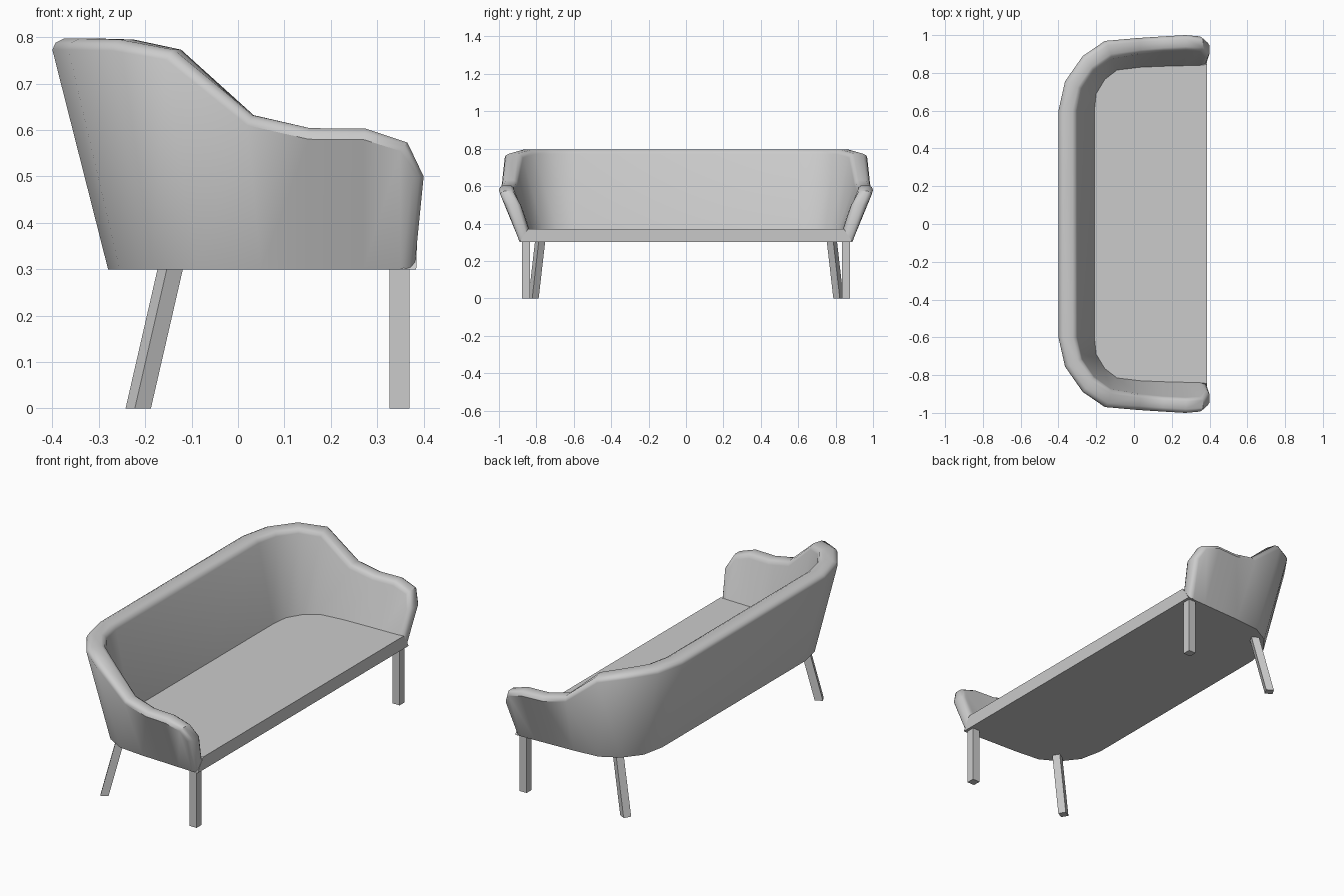
import bpy, bmesh, math
from mathutils import Vector, Matrix

if "Cube" in bpy.data.objects:
    bpy.data.objects.remove(bpy.data.objects["Cube"])

# Rim stations, back centre -> arm front -> down the arm end: outer x, outer y, inner x, inner y, z
RIM = [(-.40, 0, -.30, 0, .797), (-.40, .60, -.30, .60, .797), (-.365, .755, -.275, .715, .797),
       (-.27, .89, -.21, .81, .795), (-.145, .972, -.115, .875, .773), (.03, .985, .035, .90, .632),
       (.155, .993, .155, .912, .604), (.275, 1.0, .275, .918, .603), (.365, .993, .365, .915, .573),
       (.40, .965, .40, .882, .50), (.38, .89, .38, .825, .30)]
# Wall feet: outer at z .30 and inner at seat height
FOOT_OUT = [(-.28, 0), (-.28, .60), (-.255, .72), (-.185, .81), (-.09, .863), (.05, .876),
            (.155, .88), (.27, .885), (.35, .888)]
FOOT_IN = [(-.21, 0), (-.21, .60), (-.20, .69), (-.155, .765), (-.09, .815), (.035, .83),
           (.155, .835), (.27, .838), (.35, .84)]
# Rounded rim section: (fraction across, depth below crest)
SECTION = [(0, .024), (.07, .009), (.25, 0), (.75, 0), (.93, .009), (1, .024)]
Z0, Z1 = .30, .37


def add_object(name, bm, mirror=False, smooth=None):
    bmesh.ops.recalc_face_normals(bm, faces=bm.faces)
    me = bpy.data.meshes.new(name)
    bm.to_mesh(me)
    bm.free()
    ob = bpy.data.objects.new(name, me)
    bpy.context.collection.objects.link(ob)
    if mirror:
        m = ob.modifiers.new("mirror", 'MIRROR')
        m.use_axis = (False, True, False)
        m.use_clip = True
    if smooth:
        bpy.ops.object.select_all(action='DESELECT')
        ob.select_set(True)
        bpy.context.view_layer.objects.active = ob
        bpy.ops.object.shade_smooth_by_angle(angle=math.radians(smooth))
    return ob


# Wraparound back and arms (half, mirrored)
bm = bmesh.new()
outer = [Vector((a, b, z)) for a, b, c, d, z in RIM]
inner = [Vector((c, d, z)) for a, b, c, d, z in RIM]
rings = []
for i, (o, n) in enumerate(zip(outer, inner)):
    across = n - o
    before = (o - outer[i - 1]).normalized() if i else Vector((0, 1, 0))
    after = (outer[i + 1] - o).normalized() if i < len(outer) - 1 else before
    crest = across.cross(before + after).normalized()
    rings.append([bm.verts.new(o + across * t - crest * d) for t, d in SECTION])
for r, s in zip(rings, rings[1:]):
    for k in range(len(SECTION) - 1):
        bm.faces.new((r[k], r[k + 1], s[k + 1], s[k]))
for foot, z, k in ((FOOT_OUT, Z0, 0), (FOOT_IN, Z1, -1)):
    base = [bm.verts.new((x, y, z)) for x, y in foot]
    for i in range(len(base) - 1):
        bm.faces.new((base[i], base[i + 1], rings[i + 1][k], rings[i][k]))
    bm.faces.new((base[-1], rings[-1][k], rings[-2][k], rings[-3][k]))
add_object("back_and_arms", bm, mirror=True, smooth=40)

# Seat slab filling the shell
bm = bmesh.new()
loops = []
for foot, z, front in ((FOOT_OUT, Z0, (.384, .89)), (FOOT_IN, Z1, (.386, .845))):
    half = foot[1:] + [front]
    pts = half + [(x, -y) for x, y in reversed(half)]
    loops.append([bm.verts.new((x, y, z)) for x, y in pts])
low, high = loops
bm.faces.new(low)
bm.faces.new(high)
for i in range(len(low)):
    j = (i + 1) % len(low)
    bm.faces.new((low[i], low[j], high[j], high[i]))
add_object("seat", bm)


# Square legs, slanted from foot centre to top centre
def leg(name, foot, top, size, turn):
    bm = bmesh.new()
    bmesh.ops.create_cube(bm, size=1)
    rot = Matrix.Rotation(math.radians(turn), 3, 'Z')
    for v in bm.verts:
        c = Vector((*top, Z0 + .005)) if v.co.z > 0 else Vector((*foot, 0))
        v.co = c + rot @ Vector((v.co.x * size, v.co.y * size, 0))
    add_object(name, bm, mirror=True)


leg("front_legs", (.348, -.855), (.348, -.855), .043, 0)
leg("back_legs", (-.215, -.815), (-.145, -.78), .04, 30)
